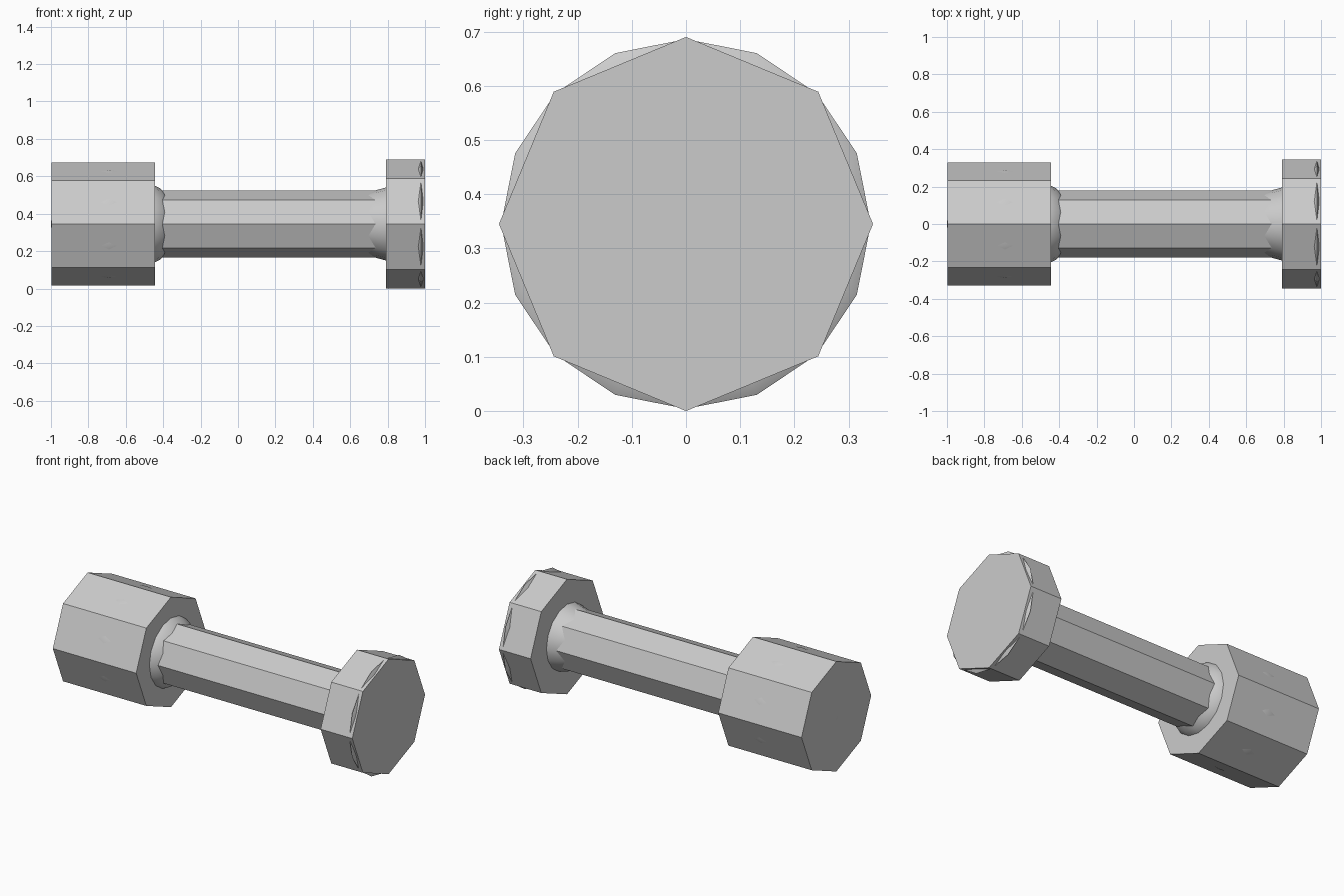
import bpy
import bmesh
from math import cos, sin, pi, radians

if "Cube" in bpy.data.objects:
    bpy.data.objects.remove(bpy.data.objects["Cube"])

AXIS_Z = 0.345


def lathe(name, profile, sides, smooth=False):
    """Revolve (x, radius) points around the long axis, capping both ends."""
    bm = bmesh.new()
    rings = []
    for x, r in profile:
        rings.append([bm.verts.new((x, r * cos(2 * pi * i / sides),
                                    AXIS_Z + r * sin(2 * pi * i / sides)))
                      for i in range(sides)])
    for a, b in zip(rings, rings[1:]):
        for i in range(sides):
            j = (i + 1) % sides
            bm.faces.new((a[i], a[j], b[j], b[i]))
    bm.faces.new(rings[0])
    bm.faces.new(rings[-1])
    bmesh.ops.recalc_face_normals(bm, faces=bm.faces)
    mesh = bpy.data.meshes.new(name)
    bm.to_mesh(mesh)
    bm.free()
    obj = bpy.data.objects.new(name, mesh)
    bpy.context.collection.objects.link(obj)
    if smooth:
        bpy.ops.object.select_all(action='DESELECT')
        obj.select_set(True)
        bpy.context.view_layer.objects.active = obj
        bpy.ops.object.shade_smooth_by_angle(angle=radians(35))
    return obj


# octagonal body: long head, shaft, short head
lathe("long_head", [(-0.998, 0.33), (-0.445, 0.33)], 8)
lathe("shaft", [(-0.5, 0.18), (0.85, 0.18)], 8)
lathe("short_head", [(0.79, 0.345), (1.0, 0.345)], 8)

# smooth flared collars where the shaft meets the heads
lathe("long_head_collar", [(-0.47, 0.215), (-0.445, 0.205), (-0.415, 0.19),
                           (-0.385, 0.16)], 16, True)
lathe("short_head_collar", [(0.68, 0.16), (0.735, 0.18), (0.79, 0.195),
                            (0.82, 0.205)], 16, True)

# rounded core just breaking through the long head's flats
core = [(-0.69 - 0.31 * cos(pi * k / 16), max(0.004, 0.309 * sin(pi * k / 16)))
        for k in range(17)]
lathe("long_head_core", core, 16, True)

# thin rim bulging through the short head's flats
lathe("short_head_rim", [(0.94, 0.29), (0.966, 0.322), (0.978, 0.341),
                         (0.989, 0.322), (0.996, 0.29)], 16, True)
